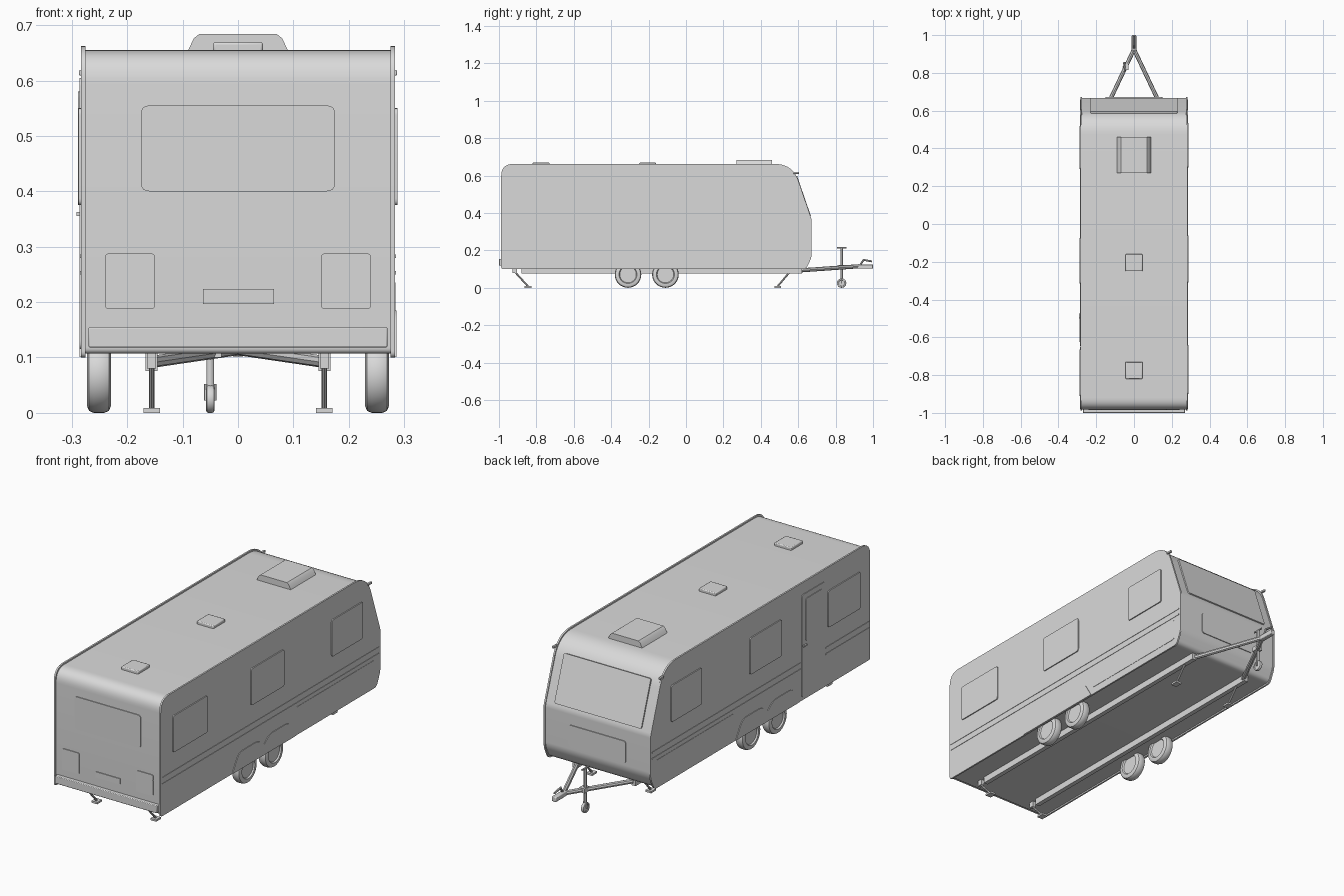
import bpy, bmesh, math
from mathutils import Vector

cube = bpy.data.objects.get("Cube")
if cube:
    bpy.data.objects.remove(cube, do_unlink=True)

grey = bpy.data.materials.new("light grey")
grey.use_nodes = True
grey.diffuse_color = (0.7, 0.7, 0.7, 1)
grey.node_tree.nodes["Principled BSDF"].inputs["Base Color"].default_value = (0.7, 0.7, 0.7, 1)

X, Y, Z = Vector((1, 0, 0)), Vector((0, 1, 0)), Vector((0, 0, 1))
SIDES = (("left", 1), ("right", -1))


def finish(name, bm, bevel=0):
    bmesh.ops.recalc_face_normals(bm, faces=bm.faces)
    mesh = bpy.data.meshes.new(name)
    bm.to_mesh(mesh)
    bm.free()
    obj = bpy.data.objects.new(name, mesh)
    bpy.context.collection.objects.link(obj)
    mesh.materials.append(grey)
    if bevel:
        mod = obj.modifiers.new("soft edges", "BEVEL")
        mod.width, mod.segments = bevel, 2
    bpy.ops.object.select_all(action="DESELECT")
    obj.select_set(True)
    bpy.context.view_layer.objects.active = obj
    bpy.ops.object.shade_smooth_by_angle(angle=math.radians(30))
    return obj


def rounded(corners, steps=6):
    """Round each (u, v, radius) corner of an outline."""
    out = []
    for i, (u, v, r) in enumerate(corners):
        p = Vector((u, v))
        if r == 0:
            out.append(p)
            continue
        a = p + (Vector(corners[i - 1][:2]) - p).normalized() * r
        b = p + (Vector(corners[(i + 1) % len(corners)][:2]) - p).normalized() * r
        for k in range(steps + 1):
            t = k / steps
            out.append(a * (1 - t) ** 2 + p * 2 * t * (1 - t) + b * t * t)
    return out


def prism(name, outline, origin, u, v, depth, bevel=0):
    """Extrude an outline drawn on axes u, v along u x v."""
    bm = bmesh.new()
    base = Vector(origin)
    face = bm.faces.new([bm.verts.new(base + u * p[0] + v * p[1]) for p in outline])
    ext = bmesh.ops.extrude_face_region(bm, geom=[face])
    moved = [g for g in ext["geom"] if isinstance(g, bmesh.types.BMVert)]
    bmesh.ops.translate(bm, verts=moved, vec=u.cross(v) * depth)
    return finish(name, bm, bevel)


def rect(a, b, c, d, r=0.012):
    return rounded([(a, c, r), (b, c, r), (b, d, r), (a, d, r)], 4)


def box(name, x, y, z, bevel=0):
    return prism(name, rect(*x, *y, 0), (0, 0, z[0]), X, Y, z[1] - z[0], bevel)


def side_panel(name, side, y, z, height=0.005, r=0.012):
    start = 0.281 if side > 0 else -0.283 - height
    return prism(name, rect(*y, *z, r), (start, 0, 0), Y, Z, height + 0.002)


def front_panel(name, x, z, r=0.01, height=0.005):
    return prism(name, rect(*x, *z, r), (0, -0.979, 0), X, Z, height + 0.002)


def rod(name, a, b, radius, sides=12):
    """Straight bar between two points."""
    a, b = Vector(a), Vector(b)
    bm = bmesh.new()
    bmesh.ops.create_cone(bm, cap_ends=True, segments=sides, radius1=radius,
                          radius2=radius, depth=(b - a).length)
    bm.transform((b - a).to_track_quat("Z", "Y").to_matrix().to_4x4())
    bmesh.ops.translate(bm, verts=bm.verts, vec=(a + b) / 2)
    return finish(name, bm)


def wheel(name, centre, radius, width, shoulder):
    """Turn a rounded tyre section around the x axis."""
    h, s = width / 2, shoulder
    section = [(-h * .7, 0), (-h * .7, radius * .62), (-h, radius * .68), (-h, radius - s),
               (-h + s * .3, radius - s * .3), (-h + s, radius), (h - s, radius),
               (h - s * .3, radius - s * .3), (h, radius - s), (h, radius * .68),
               (h * .7, radius * .62), (h * .7, 0)]
    bm = bmesh.new()
    verts = [bm.verts.new((x, 0, r)) for x, r in section]
    edges = [bm.edges.new(pair) for pair in zip(verts, verts[1:])]
    bmesh.ops.spin(bm, geom=verts + edges, cent=(0, 0, 0), axis=X,
                   angle=2 * math.pi, steps=40, use_duplicate=False)
    bmesh.ops.remove_doubles(bm, verts=bm.verts, dist=0.0001)
    bmesh.ops.translate(bm, verts=bm.verts, vec=centre)
    return finish(name, bm)


# Body shell between two slightly larger side walls
profile = rounded([(-0.988, 0.10, 0.012), (-0.988, 0.662, 0.065), (0.57, 0.662, 0.095),
                   (0.672, 0.365, 0.012), (0.672, 0.165, 0.02), (0.643, 0.10, 0.02)], 10)
shell = [(p[0] * 0.994, 0.38 + (p[1] - 0.38) * 0.975) for p in profile]
prism("body_shell", shell, (-0.278, 0, 0), Y, Z, 0.556)
for word, s in SIDES:
    prism(word + "_wall", profile, (0.275 if s > 0 else -0.283, 0, 0), Y, Z, 0.008)

# Side windows, belt ribs, lower skirts and wheel arches
windows = {1: [(-0.90, -0.64), (-0.31, -0.06), (0.30, 0.535)],
           -1: [(-0.91, -0.665), (-0.315, -0.075), (0.29, 0.52)]}
arch = rounded([(-0.45, 0.101, 0), (-0.40, 0.185, 0.03), (-0.25, 0.185, 0.03),
                (-0.21, 0.15, 0.01), (-0.17, 0.185, 0.03), (-0.02, 0.185, 0.03),
                (0.03, 0.101, 0)])
for word, s in SIDES:
    for i, y in enumerate(windows[s]):
        side_panel(f"{word}_window_{i + 1}", s, y, (0.375, 0.55))
    for z in (0.25, 0.28):
        spans = [(-0.98, 0.66)] if s > 0 else [(-0.98, -0.65), (-0.465, 0.66)]
        for span in spans:
            side_panel(f"{word}_belt_rib", s, span, (z, z + 0.006), 0.002, 0)
    side_panel(word + "_skirt", s, (0.04, 0.625), (0.135, 0.235), 0.0015, 0.005)
    prism(word + "_wheel_arch", arch, (0.282 if s > 0 else -0.286, 0, 0), Y, Z, 0.004)

# Entrance door with window and handle
side_panel("door", -1, (-0.645, -0.467), (0.115, 0.605), 0.003, 0.015)
side_panel("door_window", -1, (-0.625, -0.495), (0.375, 0.58), 0.006)
box("door_handle", (-0.292, -0.284), (-0.50, -0.475), (0.355, 0.363))

# Front face: window, lamp panels, number plate, bumper
front_panel("front_window", (-0.175, 0.175), (0.40, 0.555), 0.015)
for word, s in SIDES:
    x = sorted((s * 0.15, s * 0.24))
    front_panel(word + "_lamp_lower", x, (0.188, 0.265), 0.006)
    front_panel(word + "_lamp_upper", x, (0.26, 0.288), 0.008)
front_panel("number_plate", (-0.063, 0.065), (0.197, 0.224), 0)
box("bumper", (-0.27, 0.27), (-1.0, -0.975), (0.118, 0.155), 0.003)

# Rear face: sloping window and locker lid
slope = Vector((0, -0.102, 0.297)).normalized()
prism("rear_window", rect(-0.23, 0.23, 0.02, 0.245, 0.01), (0, 0.674, 0.366), X, slope, 0.012)
prism("rear_locker_lid", rect(-0.15, 0.15, 0.20, 0.305), (0, 0.672, 0), X, Z, 0.006)

# Marker lamps at the upper rear corners
for word, s in SIDES:
    box(word + "_marker_lamp", sorted((s * 0.276, s * 0.287)), (0.575, 0.605), (0.609, 0.619), 0.002)

# Roof light and vents
prism("roof_light", [(-0.092, 0.65), (0.092, 0.65), (0.08, 0.676), (0.07, 0.684),
                     (-0.07, 0.684), (-0.08, 0.676)], (0, 0.46, 0), X, Z, 0.19)
for i, y in enumerate((-0.775, -0.205)):
    box(f"roof_vent_{i + 1}", (-0.045, 0.045), (y - 0.045, y + 0.045), (0.65, 0.669), 0.004)

# Road wheels, chassis rails, drawbar and corner steadies
for word, s in SIDES:
    for i, y in enumerate((-0.31, -0.11)):
        wheel(f"{word}_wheel_{i + 1}", (s * 0.251, y, 0.071), 0.071, 0.043, 0.012)
    box(word + "_chassis_rail", sorted((s * 0.145, s * 0.167)), (-0.88, 0.62), (0.076, 0.108))
    rod(word + "_drawbar", (s * 0.156, 0.595, 0.092), (0, 0.925, 0.115), 0.011, 8)
    for end, top, foot in (("front", -0.915, -0.845), ("rear", 0.555, 0.49)):
        x = s * 0.156
        rod(f"{word}_{end}_steady", (x, top, 0.085), (x, foot, 0.008), 0.005, 8)
        box(f"{word}_{end}_steady_foot", (x - 0.015, x + 0.015), (foot - 0.018, foot + 0.018), (0, 0.009))
        box(f"{word}_{end}_steady_bracket", (x - 0.008, x + 0.008), (top - 0.012, top + 0.012), (0.08, 0.108))

# Coupling head with lever
box("coupling", (-0.012, 0.012), (0.915, 1.0), (0.102, 0.125), 0.004)
rod("coupling_lever", (0, 0.93, 0.12), (0, 0.95, 0.15), 0.005, 8)
rod("coupling_lever_grip", (0, 0.945, 0.15), (0, 0.995, 0.141), 0.005, 8)

# Jockey wheel on the drawbar
wheel("jockey_wheel", (-0.05, 0.832, 0.025), 0.025, 0.015, 0.004)
rod("jockey_post", (-0.05, 0.832, 0.045), (-0.05, 0.832, 0.213), 0.007)
rod("jockey_handle", (-0.05, 0.806, 0.213), (-0.05, 0.858, 0.213), 0.004, 8)
box("jockey_clamp", (-0.058, -0.03), (0.815, 0.85), (0.10, 0.122))
for x in (-0.058, -0.042):
    rod("jockey_fork", (x, 0.832, 0.022), (x, 0.832, 0.052), 0.003, 8)
